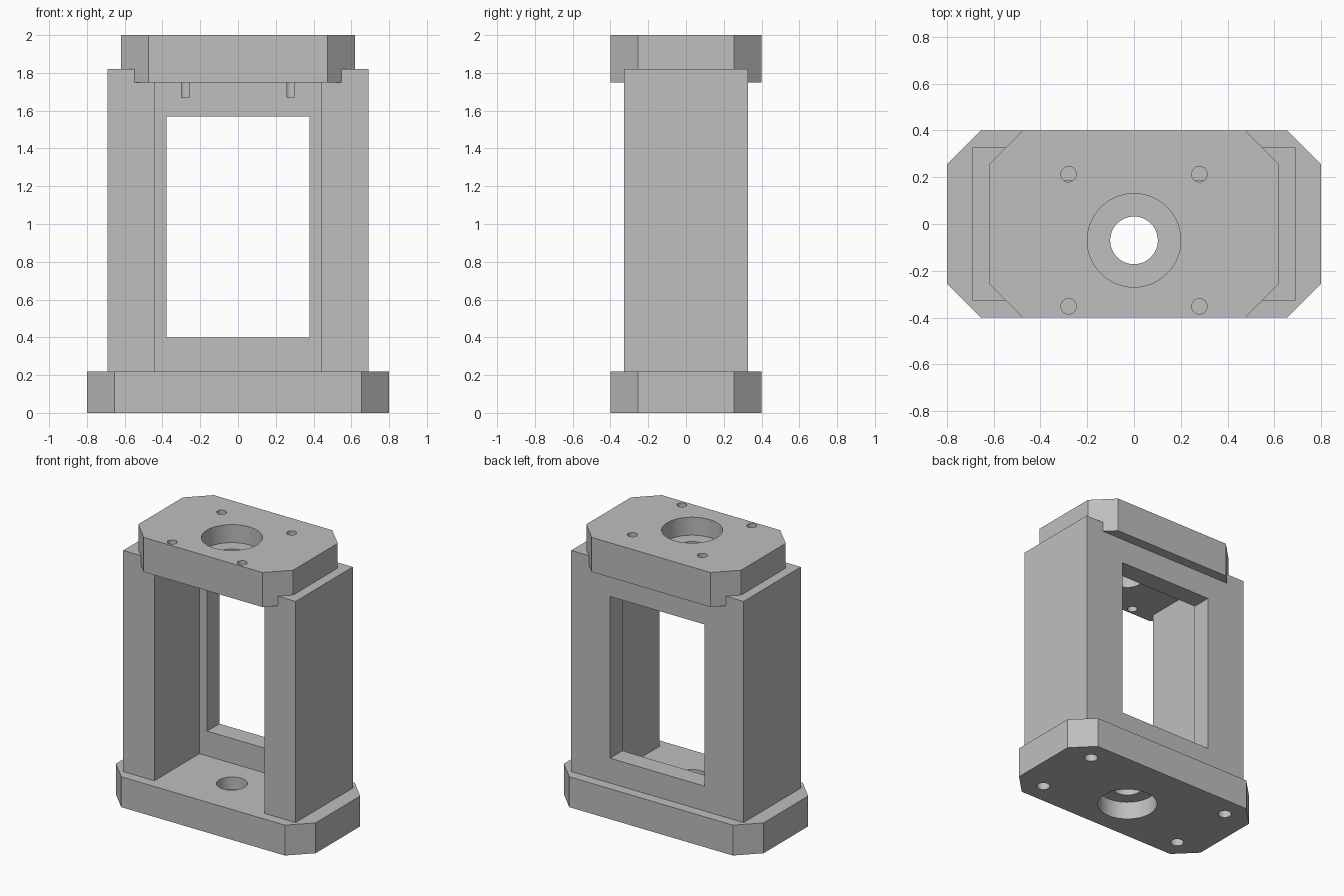
import bpy
import bmesh
import math

cube = bpy.data.objects.get("Cube")
if cube:
    bpy.data.objects.remove(cube, do_unlink=True)

# Single plain grey for the whole stand
grey = bpy.data.materials.new("plain grey")
grey.use_nodes = True
colour = (0.52, 0.52, 0.52, 1)
grey.diffuse_color = colour
grey.node_tree.nodes["Principled BSDF"].inputs["Base Color"].default_value = colour


def prism(name, outline, z0, z1):
    """Extrude a counter-clockwise xy outline from z0 to z1."""
    bm = bmesh.new()
    face = bm.faces.new([bm.verts.new((x, y, z0)) for x, y in outline])
    grown = bmesh.ops.extrude_face_region(bm, geom=[face])["geom"]
    top = [v for v in grown if isinstance(v, bmesh.types.BMVert)]
    bmesh.ops.translate(bm, verts=top, vec=(0, 0, z1 - z0))
    bmesh.ops.recalc_face_normals(bm, faces=bm.faces)
    mesh = bpy.data.meshes.new(name)
    bm.to_mesh(mesh)
    bm.free()
    mesh.materials.append(grey)
    obj = bpy.data.objects.new(name, mesh)
    bpy.context.scene.collection.objects.link(obj)
    return obj


def octagon(hx, hy, c):
    """Rectangle outline with chamfered corners."""
    return [(hx, c - hy), (hx, hy - c), (hx - c, hy), (c - hx, hy),
            (-hx, hy - c), (-hx, c - hy), (c - hx, -hy), (hx - c, -hy)]


def box(name, x0, x1, y0, y1, z0, z1):
    return prism(name, [(x0, y0), (x1, y0), (x1, y1), (x0, y1)], z0, z1)


def drill(x, y, r, z0, z1, n=48):
    ring = [(x + r * math.cos(math.tau * i / n), y + r * math.sin(math.tau * i / n))
            for i in range(n)]
    return prism("drill", ring, z0, z1)


def cut(obj, cutter, keep=False):
    mod = obj.modifiers.new("cut", "BOOLEAN")
    mod.operation = "DIFFERENCE"
    mod.solver = "EXACT"
    mod.object = cutter
    bpy.context.view_layer.update()
    graph = bpy.context.evaluated_depsgraph_get()
    mesh = bpy.data.meshes.new_from_object(obj.evaluated_get(graph))
    obj.modifiers.clear()
    obj.data = mesh
    if not keep:
        bpy.data.objects.remove(cutter, do_unlink=True)


BASE_TOP, SEAT, WALL_TOP, TOP = 0.22, 1.75, 1.82, 2.0
BORE_Y = -0.07

# Chamfered plates
base_plate = prism("base_plate", octagon(0.8, 0.4, 0.145), 0, BASE_TOP)
top_plate = prism("top_plate", octagon(0.62, 0.4, 0.145), SEAT, TOP)

# U-shaped column: two side walls and a back wall
half = [(0.44, 0.187), (0.44, -0.327), (0.69, -0.327), (0.69, 0.327)]
column = prism("column", half + [(-x, y) for x, y in reversed(half)],
               BASE_TOP, WALL_TOP)
cut(column, box("window", -0.378, 0.378, 0.1, 0.4, 0.4, 1.57))
cut(column, top_plate, keep=True)

# Stepped central bores, the wide steps facing outwards
cut(top_plate, drill(0, BORE_Y, 0.2, TOP - 0.13, TOP + 0.1, 64))
cut(top_plate, drill(0, BORE_Y, 0.102, SEAT - 0.1, TOP))
cut(base_plate, drill(0, BORE_Y, 0.2, -0.1, 0.13, 64))
cut(base_plate, drill(0, BORE_Y, 0.102, 0.05, BASE_TOP + 0.1))

# Screw holes
for side in (-1, 1):
    for y in (0.213, -0.352):
        cut(top_plate, drill(side * 0.28, y, 0.033, 1.67, TOP + 0.1, 32))
    cut(column, drill(side * 0.28, 0.213, 0.033, 1.67, TOP, 32))
    for y in (0.25, -0.25):
        cut(base_plate, drill(side * 0.59, y, 0.045, -0.1, BASE_TOP + 0.1, 32))

# Smooth bores, crisp edges
bpy.ops.object.select_all(action="DESELECT")
for part in (base_plate, column, top_plate):
    part.select_set(True)
    bpy.context.view_layer.objects.active = part
bpy.ops.object.shade_smooth_by_angle(angle=math.radians(30))
